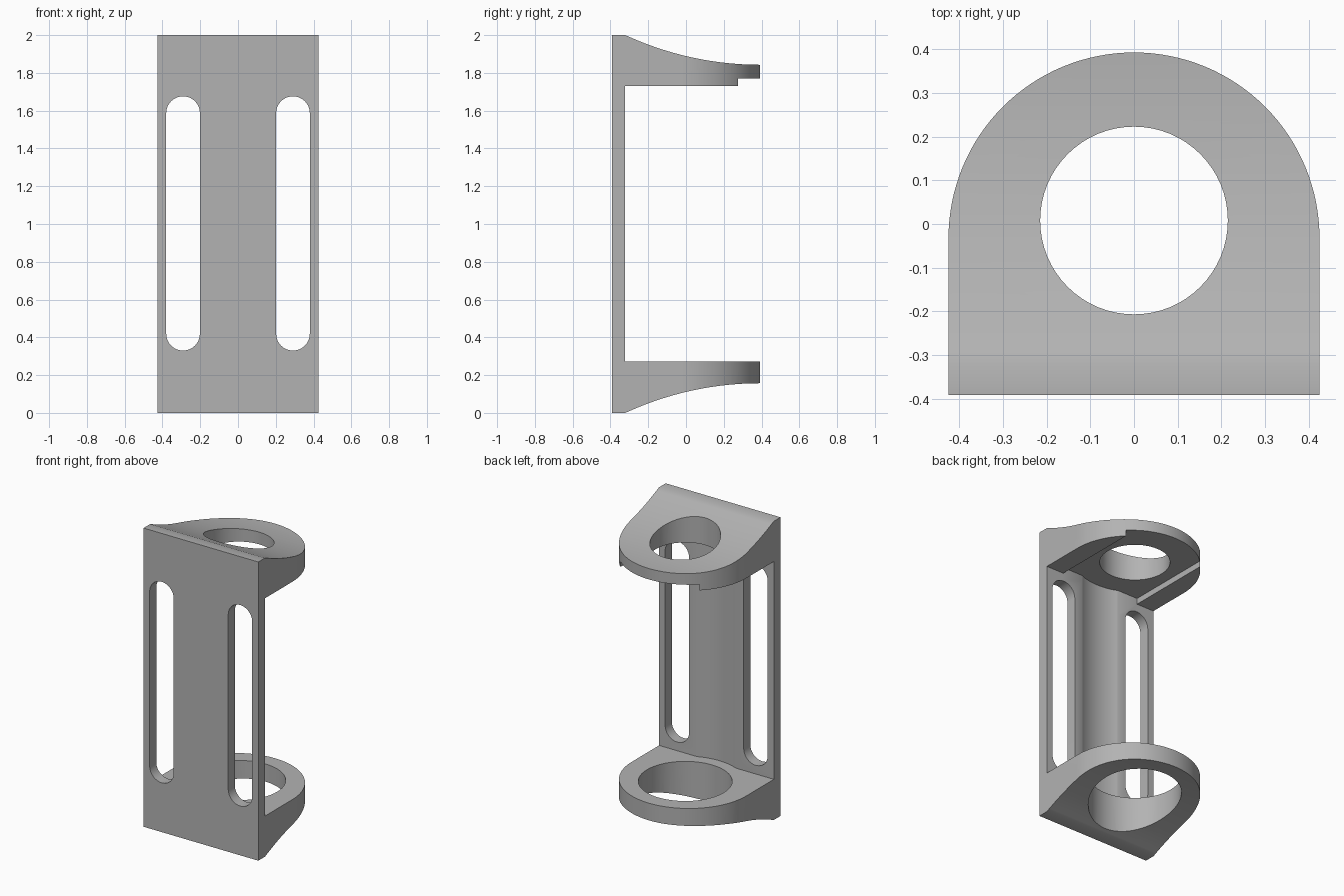
import bpy, bmesh
from math import sin, cos, pi, radians, asin, sqrt
from mathutils import Vector

cube = bpy.data.objects.get("Cube")
if cube:
    bpy.data.objects.remove(cube, do_unlink=True)

grey = bpy.data.materials.new("plain grey")
grey.use_nodes = True
colour = (0.45, 0.45, 0.45, 1)
grey.diffuse_color = colour
grey.node_tree.nodes["Principled BSDF"].inputs["Base Color"].default_value = colour


def arc(cx, cy, r, start, end, n):
    """Points on an arc, angles in radians."""
    return [(cx + r * cos(start + (end - start) * i / n),
             cy + r * sin(start + (end - start) * i / n)) for i in range(n + 1)]


def prism(name, points, axis, low, high):
    """Extrude a closed 2D profile along an axis; the profile fills the other two."""
    place = {"x": lambda a, b, c: (c, a, b),
             "y": lambda a, b, c: (a, c, b),
             "z": lambda a, b, c: (a, b, c)}[axis]
    bm = bmesh.new()
    face = bm.faces.new([bm.verts.new(place(a, b, low)) for a, b in points])
    new = bmesh.ops.extrude_face_region(bm, geom=[face])["geom"]
    shift = Vector(place(0, 0, high - low))
    bmesh.ops.translate(bm, vec=shift, verts=[g for g in new if isinstance(g, bmesh.types.BMVert)])
    bmesh.ops.recalc_face_normals(bm, faces=bm.faces)
    mesh = bpy.data.meshes.new(name)
    bm.to_mesh(mesh)
    bm.free()
    mesh.materials.append(grey)
    obj = bpy.data.objects.new(name, mesh)
    bpy.context.collection.objects.link(obj)
    return obj


def combine(target, cutter, operation):
    """Apply a boolean and discard the helper."""
    cutter.hide_render = True
    mod = target.modifiers.new(cutter.name, "BOOLEAN")
    mod.operation, mod.solver, mod.object = operation, "EXACT", cutter
    bpy.context.view_layer.objects.active = target
    bpy.ops.object.modifier_apply(modifier=mod.name)
    bpy.data.objects.remove(cutter, do_unlink=True)


HALF, FRONT, INNER, BACK = 0.425, -0.392, -0.322, 0.393
HOLE_Y = 0.008

# Side profile: upright plate with two arms, outer faces swept by a large arc
R = 1.70
sweep = asin((BACK - INNER) / R)
upper = arc(BACK, 1.843 + R, R, -pi / 2 - sweep, -pi / 2, 24)
upper[0] = (INNER, 2.0)
lower = [(y, 2 - z) for y, z in reversed(upper)]
profile = ([(FRONT, 0), (FRONT, 2)] + upper
           + [(BACK, 1.73), (INNER, 1.73), (INNER, 0.272), (BACK, 0.272)] + lower)
bracket = prism("bracket", profile, "x", -HALF, HALF)

# Rounded outline of the arms
outline = arc(0, BACK - HALF, HALF, 0, pi, 64) + [(-HALF, FRONT - 0.1), (HALF, FRONT - 0.1)]
combine(bracket, prism("outline", outline, "z", -0.1, 2.1), "INTERSECT")

# Wide channel under the upper arm
w = 0.294
channel = [(-w, INNER), (w, INNER), (w, 0.6), (-w, 0.6)]
combine(bracket, prism("channel", channel, "z", 1.6, 1.77), "DIFFERENCE")

# Shallow cylindrical groove down the inner face of the plate
g = 0.36
half_angle = pi / 2 - asin(0.308 / g)
groove = arc(0, HOLE_Y, g, -pi / 2 - half_angle, -pi / 2 + half_angle, 20)
combine(bracket, prism("groove", groove, "z", 0.272, 1.77), "DIFFERENCE")

# Round holes, the lower one wider
for name, r, low, high in (("upper_hole", 0.215, 1.5, 2.1), ("lower_hole", 0.285, -0.1, 0.5)):
    circle = arc(0, HOLE_Y, r, 0, 2 * pi, 64)[:-1]
    combine(bracket, prism(name, circle, "z", low, high), "DIFFERENCE")

# Pair of long slots with round ends
for side in (-1, 1):
    x, r = side * 0.291, 0.089
    slot = arc(x, 1.587, r, 0, pi, 24) + arc(x, 0.419, r, pi, 2 * pi, 24)
    combine(bracket, prism("slot", slot, "y", -0.6, -0.2), "DIFFERENCE")

# Smooth curved faces, sharp edges
bpy.ops.object.select_all(action="DESELECT")
bracket.select_set(True)
bpy.context.view_layer.objects.active = bracket
bpy.ops.object.shade_smooth_by_angle(angle=radians(25))
